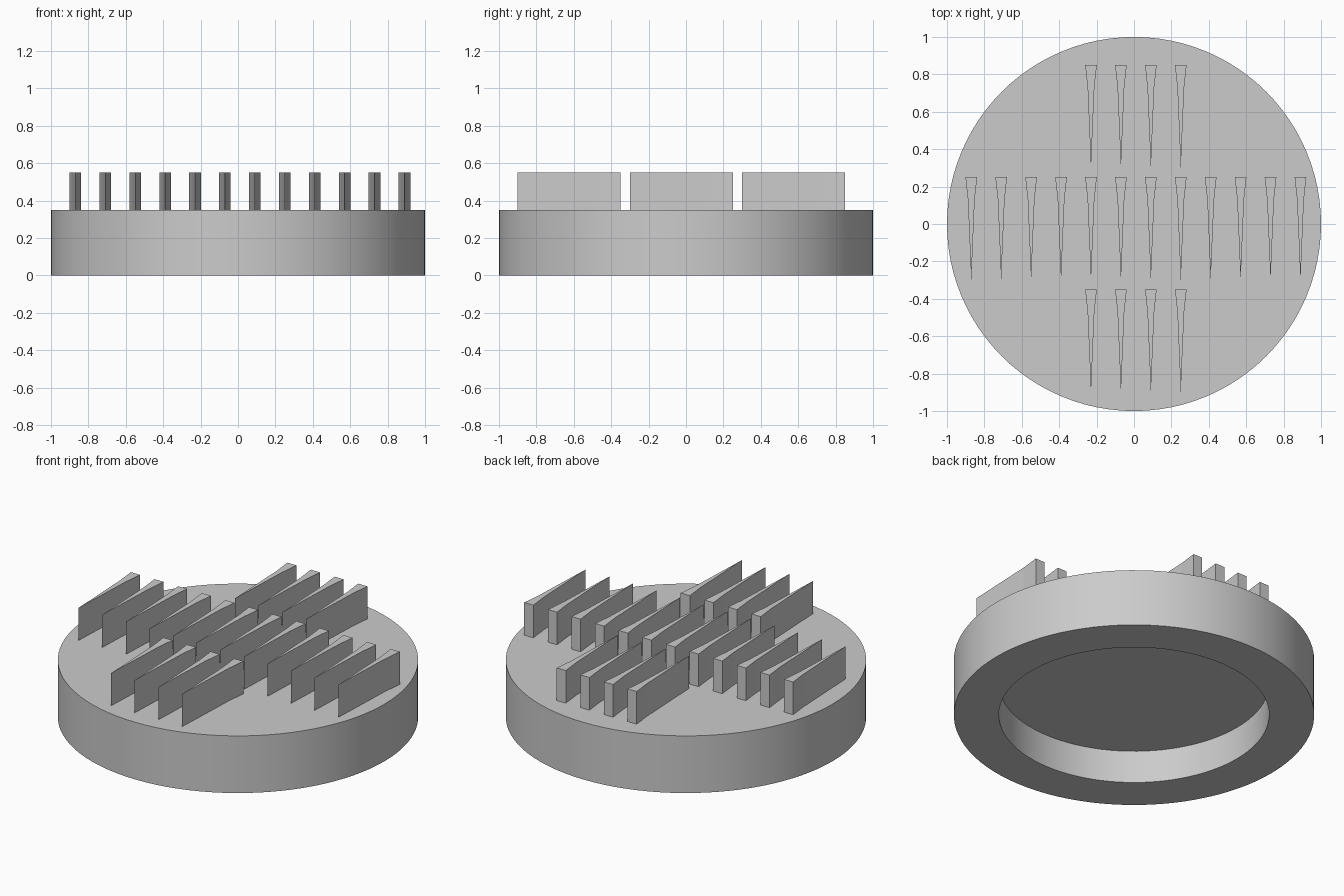
import bpy, bmesh, math

if "Cube" in bpy.data.objects:
    bpy.data.objects.remove(bpy.data.objects["Cube"])

grey = bpy.data.materials.new("plain_grey")
grey.diffuse_color = (0.6, 0.6, 0.6, 1)
grey.use_nodes = True
grey.node_tree.nodes["Principled BSDF"].inputs["Base Color"].default_value = grey.diffuse_color


def finish(bm, name):
    bmesh.ops.recalc_face_normals(bm, faces=bm.faces)
    me = bpy.data.meshes.new(name)
    bm.to_mesh(me)
    bm.free()
    me.materials.append(grey)
    ob = bpy.data.objects.new(name, me)
    bpy.context.collection.objects.link(ob)
    return ob


# Round base: closed profile spun about z, with a round recess underneath
bm = bmesh.new()
steps = 96
profile = [(1, 0.35), (1, 0), (0.75, 0), (0.75, 0.2)]
rings = [[bm.verts.new((r * math.cos(2 * math.pi * i / steps),
                        r * math.sin(2 * math.pi * i / steps), z))
          for i in range(steps)] for r, z in profile]
for a, b in zip(rings, rings[1:]):
    for i in range(steps):
        j = (i + 1) % steps
        bm.faces.new((a[i], a[j], b[j], b[i]))
bm.faces.new(rings[0])      # top
bm.faces.new(rings[-1])     # recess ceiling
base = finish(bm, "round_base")
bpy.context.view_layer.objects.active = base
base.select_set(True)
bpy.ops.object.shade_smooth_by_angle(angle=math.radians(30))
base.select_set(False)


# Tapered fin: blunt at the back, narrowing to a sharp front edge
def fin(name, x, tip_y):
    outline = [(0, 0), (0.018, 0.43), (0.031, 0.55), (-0.031, 0.55), (-0.018, 0.43)]
    bm = bmesh.new()
    face = bm.faces.new([bm.verts.new((x + px, tip_y + py, 0.35)) for px, py in outline])
    ext = bmesh.ops.extrude_face_region(bm, geom=[face], use_keep_orig=True)
    top = [v for v in ext["geom"] if isinstance(v, bmesh.types.BMVert)]
    bmesh.ops.translate(bm, verts=top, vec=(0, 0, 0.2))
    finish(bm, name)


# Three rows of fins: short front and back rows, long middle row
for row, tip_y, first, count in (("front", -0.9, 4, 4), ("middle", -0.3, 0, 12), ("back", 0.3, 4, 4)):
    for k in range(first, first + count):
        fin(f"{row}_fin_{k - first + 1}", -0.87 + 0.16 * k, tip_y)
